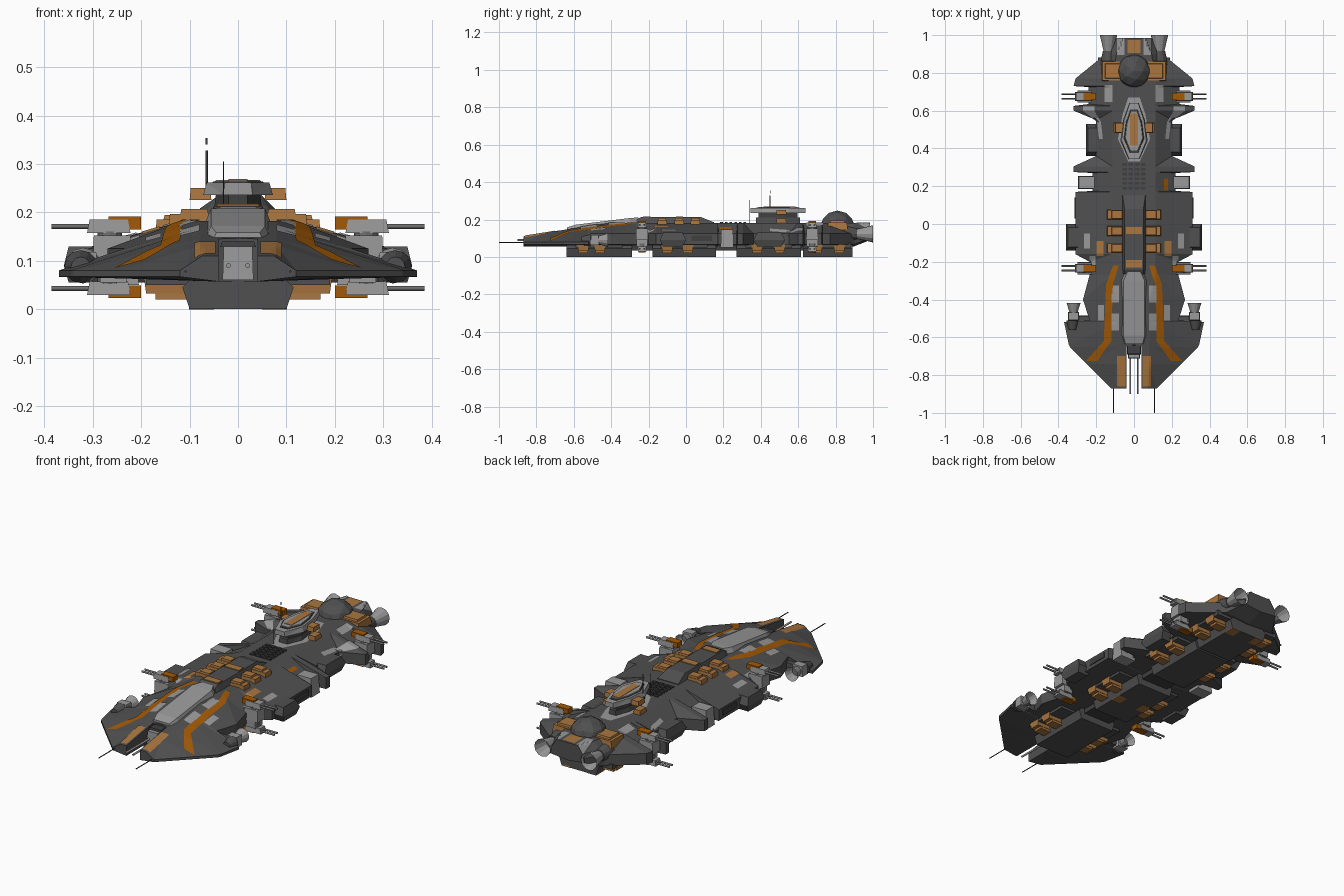
import bpy, bmesh, math
from mathutils import Matrix, Vector
from mathutils.bvhtree import BVHTree

if "Cube" in bpy.data.objects:
    bpy.data.objects.remove(bpy.data.objects["Cube"])


def material(name, red, green, blue):
    colour = (red, green, blue, 1)
    made = bpy.data.materials.new(name)
    made.use_nodes = True
    made.diffuse_color = colour
    made.node_tree.nodes["Principled BSDF"].inputs["Base Color"].default_value = colour
    return made


DARK = material("dark hull grey", .08, .08, .08)
BLACK = material("charcoal", .05, .05, .05)
STEEL = material("gun steel", .16, .16, .16)
LIGHT = material("light grey", .32, .32, .32)
ORANGE = material("burnt orange", .36, .1, .002)
TAN = material("tan orange", .4, .18, .05)


def finish(name, bm, mat):
    mesh = bpy.data.meshes.new(name)
    bm.to_mesh(mesh)
    bm.free()
    mesh.materials.append(mat)
    bpy.context.scene.collection.objects.link(bpy.data.objects.new(name, mesh))


def loft(rings):
    """Mirrored half loft; each ring is (y, [(x, z), ...])."""
    bm = bmesh.new()
    for side in (1, -1):
        rows = [[bm.verts.new((side * x, y, z)) for x, z in points] for y, points in rings]
        for row, following in zip(rows, rows[1:]):
            for i in range(len(row)):
                quad = (row[i - 1], row[i], following[i], following[i - 1])
                if any(abs(vert.co.x) > .001 for vert in quad):
                    bm.faces.new(quad)
        bm.faces.new(rows[0])
        bm.faces.new(rows[-1])
    bmesh.ops.remove_doubles(bm, verts=bm.verts, dist=.0001)
    bmesh.ops.triangulate(bm, faces=bm.faces)
    bmesh.ops.recalc_face_normals(bm, faces=bm.faces)
    return bm


def blocks(name, mat, x, z, centres, length, top=1, bottom=1):
    """Mirrored boxes spanning x and z, one at each y centre, with scaled top or bottom."""
    bm = bmesh.new()
    size = Matrix.Diagonal((x[1] - x[0], length, z[1] - z[0], 1))
    for y in centres:
        # A box that starts left of the centre line is made once, across it
        for side in ((1, -1) if x[0] > 0 else (0,)):
            middle = Matrix.Translation((side * sum(x) / 2, y, sum(z) / 2))
            for vert in bmesh.ops.create_cube(bm, size=1)["verts"]:
                scale = top if vert.co.z > 0 else bottom
                vert.co.x *= scale
                vert.co.y *= scale
                vert.co = middle @ size @ vert.co
    finish(name, bm, mat)


TURNS = {"x": Matrix.Rotation(math.pi / 2, 4, "Y"),
         "y": Matrix.Rotation(-math.pi / 2, 4, "X"),
         "z": Matrix()}


def tubes(name, mat, centres, axis, start, end, length, caps=True, sides=(1, -1)):
    """Cones along an axis, from a start radius to an end radius."""
    bm = bmesh.new()
    for x, y, z in centres:
        for side in sides:
            place = Matrix.Translation((side * x, y, z)) @ TURNS[axis]
            bmesh.ops.create_cone(bm, cap_ends=caps, segments=12, radius1=start,
                                  radius2=end, depth=length, matrix=place)
    finish(name, bm, mat)


# Main hull: plan outline as (y, half width), with section heights by rule
outline = [(-.87, .12), (-.74, .25), (-.65, .34), (-.64, .345), (-.52, .37), (-.51, .235),
           (-.4, .27), (-.27, .235), (-.2, .235), (-.16, .31), (.17, .31), (.175, .22),
           (.27, .22), (.275, .32), (.305, .32), (.36, .2), (.55, .2), (.6, .32), (.625, .32),
           (.635, .24), (.725, .24), (.73, .32), (.77, .31), (.9, .15), (.985, .1)]


def hull_section(y, width):
    inner = .04 if y < -.645 else 0
    deck = min(width * .62, .08 if y < -.3 else .115)
    height = min(.182, .11 + (y + .87) * .16)
    edge = .08 if y < -.515 else .125
    low = .1 if y > .95 else .067
    return [(inner, height), (deck, height), (width, edge), (width, low), (inner, low - .01)]


hull = loft([(y, hull_section(y, width)) for y, width in outline])
surface = BVHTree.FromBMesh(hull)
finish("main_hull", hull, DARK)


def painted(name, mat, paths, sides=(1, -1)):
    """Thin strips laid on the hull; each path holds (x, y, half width)."""
    bm = bmesh.new()
    for path in paths:
        for side in sides:
            rows = []
            for start, end in zip(path, path[1:]):
                for step in range(7):
                    x, y, half = Vector(start).lerp(Vector(end), step / 6)
                    row = []
                    for across in range(-2, 3):
                        spot = Vector((side * (x + across * half / 2), y, 1))
                        hit = surface.ray_cast(spot, Vector((0, 0, -1)))[0]
                        spot.z = (hit.z if hit else .1) + .003
                        row.append(bm.verts.new(spot))
                    rows.append(row)
            for row, following in zip(rows, rows[1:]):
                for i in range(4):
                    quad = (row[i], row[i + 1], following[i + 1], following[i])
                    bm.faces.new(quad if side > 0 else quad[::-1])
    finish(name, bm, mat)


def patches(spots, half, reach):
    return [[(x, y - reach, half), (x, y + reach, half)] for x, y in spots]


# Painted panels
painted("wing_stripes", ORANGE, [[(.095, -.22, .015), (.13, -.32, .018), (.14, -.62, .02), (.225, -.725, .03)]])
painted("prong_panels", TAN, patches([(.068, -.78)], .022, .08))
painted("shoulder_panels", TAN, patches([(.18, -.13)], .018, .04))
painted("flank_panels", LIGHT, patches([(.22, -.21), (.25, -.09), (.175, -.47)], .016, .04))
painted("quarter_panels", LIGHT, [[(.175, .45, .01), (.185, .54, .01), (.24, .6, .03), (.24, .625, .03)]])
painted("deck_panels", LIGHT, patches([(.135, .69), (.1, -.52), (.1, -.37), (.07, .94)], .02, .045))
painted("bridge_apron", LIGHT, [[(0, .33, .03), (0, .45, .085), (0, .58, .06), (0, .67, .03)]], (1,))
painted("stern_panel", TAN, patches([(0, .94)], .035, .035), (1,))
painted("service_mark", ORANGE, patches([(.17, .21)], .01, .03), (1,))

# Keel blocks with a shallow spine bridging the gaps
keel_shape = [(0, .08), (.08, .08), (.115, .045), (.1, 0), (0, 0)]
for place, ends in {"bow": (-.64, -.29), "forward": (-.18, .16), "aft": (.27, .615), "stern": (.625, .89)}.items():
    finish(place + "_keel_block", loft([(y, keel_shape) for y in ends]), DARK)
    blocks(place + "_keel_skirt", DARK, (.1, .19), (.05, .075), [sum(ends) / 2], .25)
blocks("keel_spine", BLACK, (-.08, .08), (.035, .075), [.12], 1.5)
pod_rows = [-.55, -.46, -.1, .01, .38, .5, .7, .82]
blocks("keel_cargo_pods", TAN, (.09, .195), (.032, .07), pod_rows, .06, bottom=.9)
blocks("keel_cargo_bases", TAN, (.09, .17), (.02, .034), pod_rows, .05)
blocks("keel_paint", TAN, (.05, .101), (-.001, .008), [-.02, .86], .06)

# Raised bow deck and dorsal spine
finish("bow_deck", loft([
    (y, [(0, z), (width, z), (width + .012, z - .03), (0, z - .03)])
    for y, width, z in [(-.635, .045, .158), (-.59, .056, .172), (-.3, .056, .208), (-.255, .035, .211)]]), LIGHT)
finish("dorsal_spine", loft([
    (y, [(0, z), (width, z), (width + .015, .17), (0, .17)])
    for y, width, z in [(-.265, .05, .2), (-.24, .05, .213), (.08, .05, .213), (.15, .06, .185)]]), DARK)
blocks("spine_plates", TAN, (-.045, .045), (.2, .217), [-.21, -.035], .04, top=.95)

# Cargo boxes, lockers and vent grating
cargo_rows = [.05, -.037, -.128]
blocks("dorsal_cargo_boxes", TAN, (.058, .145), (.155, .197), cargo_rows, .054, top=.9)
blocks("dorsal_cargo_lids", TAN, (.06, .12), (.19, .207), cargo_rows, .045, top=.9)
blocks("stern_cargo_boxes", TAN, (.07, .172), (.145, .185), [.81], .11, top=.92)
blocks("stern_box_lids", TAN, (.07, .155), (.18, .195), [.81], .08, top=.92)
blocks("midship_lockers", TAN, (.07, .11), (.17, .205), [.51], .055, top=.9)
grating_rows = [.19 + .025 * row for row in range(6)]
blocks("inner_vent_grating", BLACK, (.004, .029), (.17, .187), grating_rows, .014)
blocks("outer_vent_grating", BLACK, (.036, .06), (.17, .187), grating_rows, .014)

# Bow sensor box, guns and antennas
blocks("bow_sensor_box", LIGHT, (-.032, .032), (.06, .13), [-.67], .085, top=.92)
blocks("sensor_hood", BLACK, (-.037, .037), (.128, .14), [-.665], .05, top=.9)
tubes("bow_guns", LIGHT, [(.02, -.8, .09)], "y", .005, .005, .2)
tubes("bow_antennas", BLACK, [(.108, -.93, .078)], "y", .0025, .0025, .14)

# Command bridge, stacked from scaled copies of one plan
bridge_plan = [(.345, .03), (.44, .072), (.55, .058), (.64, .025)]


def bridge_tier(name, mat, scale, low, high):
    rings = []
    for y, width in bridge_plan:
        wide = width * scale
        rings.append((.49 + (y - .49) * scale, [(0, high), (wide * .9, high), (wide, low), (0, low)]))
    finish(name, loft(rings), mat)


bridge_tier("bridge_base", DARK, .8, .175, .21)
bridge_tier("bridge_neck", BLACK, .7, .2, .24)
bridge_tier("bridge_head", LIGHT, 1, .236, .262)
bridge_tier("bridge_roof_rim", BLACK, .78, .26, .264)
bridge_tier("bridge_roof", LIGHT, .7, .26, .267)
blocks("bridge_roof_stripe", TAN, (-.02, .02), (.262, .269), [.5], .17)
blocks("bridge_side_pods", TAN, (.055, .1), (.226, .25), [.51], .055, top=.9)
tubes("tall_mast", BLACK, [(-.065, .45, .29)], "z", .0025, .0025, .075, sides=(1,))
tubes("mast_tip", BLACK, [(-.065, .45, .347)], "z", .002, .002, .014, sides=(1,))
tubes("short_mast", BLACK, [(-.03, .34, .24)], "z", .0015, .0015, .13, sides=(1,))

# Sensor dome
dome = bmesh.new()
bmesh.ops.create_icosphere(dome, subdivisions=2, radius=.092,
                           matrix=Matrix.Translation((0, .81, .165)) @ Matrix.Diagonal((1, 1, .9, 1)))
finish("sensor_dome", dome, DARK)

# Main engines and bow thrusters
tubes("engine_nozzles", LIGHT, [(.135, .95, .123)], "y", .022, .046, .1, caps=False)
tubes("engine_throats", STEEL, [(.135, .925, .123)], "y", .025, .025, .01)
tubes("engine_housings", DARK, [(.135, .88, .123)], "y", .045, .03, .07)
tubes("thruster_nozzles", LIGHT, [(.32, -.445, .09)], "y", .02, .037, .055, caps=False)
tubes("thruster_throats", STEEL, [(.32, -.46, .09)], "y", .022, .022, .008)
tubes("thruster_housings", DARK, [(.325, -.535, .088)], "y", .02, .034, .05)
blocks("thruster_mounts", LIGHT, (.29, .35), (.065, .118), [-.488], .045, top=.9)
blocks("thruster_brackets", DARK, (.22, .3), (.075, .105), [-.5], .03, top=.9)

# Flank pods and docking boxes
for place, span, y, length in (("forward", (.28, .36), -.07, .14), ("aft", (.17, .255), .445, .17)):
    blocks(place + "_flank_pods", DARK, span, (.09, .13), [y], length, top=.75)
    blocks(place + "_flank_pod_bellies", DARK, span, (.055, .09), [y], length, bottom=.75)
blocks("flank_vents", BLACK, (.305, .314), (.085, .115), [.085], .11)
blocks("docking_boxes", LIGHT, (.205, .297), (.05, .147), [.22], .07, top=.9)

# Twin gun turrets, above and below at two stations
stations = [-.235, .675]
blocks("turret_pylons", LIGHT, (.22, .3), (.09, .152), stations, .065, top=.95)
blocks("turret_pylon_feet", LIGHT, (.23, .285), (.055, .09), stations, .06)
for place, z, outward in (("upper", .171, 1), ("lower", .043, -1)):
    tubes(place + "_turret_rings", STEEL, [(.265, y, z - outward * .02) for y in stations], "z", .025, .025, .02)
    blocks(place + "_turret_heads", LIGHT, (.222, .312), (z - .014, z + .014), stations, .046, top=.88)
    rise = z + outward * .007
    blocks(place + "_turret_counterweights", ORANGE, (.2, .268), (rise - .013, rise + .013), stations, .038)
    tubes(place + "_turret_barrels", STEEL,
          [(.335, y + offset, z) for y in stations for offset in (-.012, .012)], "x", .005, .005, .1)
